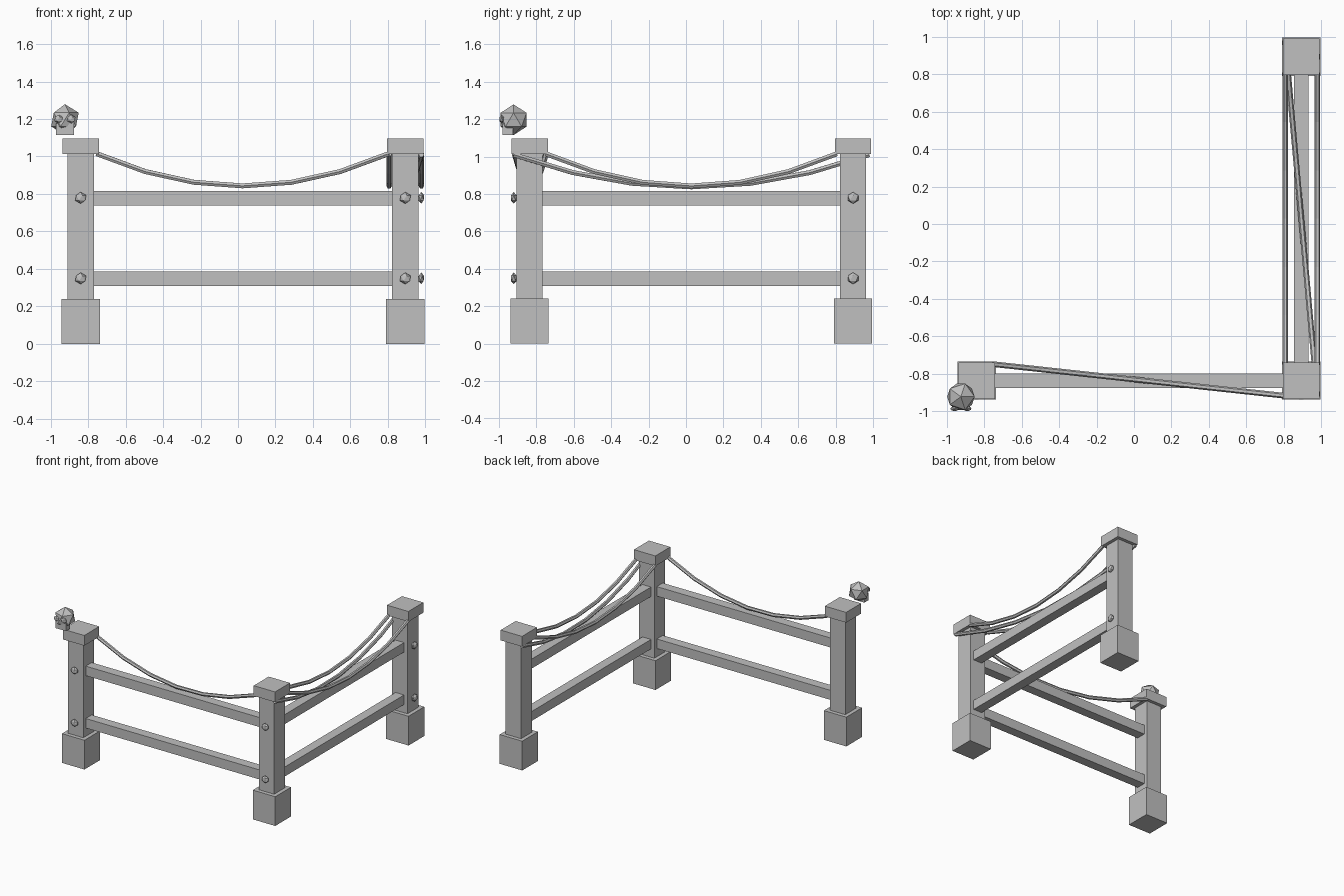
import bpy, bmesh
from mathutils import Matrix, Vector

cube = bpy.data.objects.get("Cube")
if cube:
    bpy.data.objects.remove(cube, do_unlink=True)

grey = bpy.data.materials.new("stone grey")
grey.use_nodes = True
COLOUR = (0.53, 0.53, 0.53, 1)
grey.diffuse_color = COLOUR
grey.node_tree.nodes["Principled BSDF"].inputs["Base Color"].default_value = COLOUR


def finish(name, bm):
    mesh = bpy.data.meshes.new(name)
    bm.to_mesh(mesh)
    bm.free()
    mesh.materials.append(grey)
    obj = bpy.data.objects.new(name, mesh)
    bpy.context.collection.objects.link(obj)
    return obj


def box(name, lo, hi):
    lo, hi = Vector(lo), Vector(hi)
    bm = bmesh.new()
    matrix = Matrix.Translation((lo + hi) / 2) @ Matrix.Diagonal((*(hi - lo), 1))
    bmesh.ops.create_cube(bm, size=1, matrix=matrix)
    return finish(name, bm)


def gem(name, centre, radii):
    """Twenty-sided ball stretched to the given radii."""
    bm = bmesh.new()
    matrix = Matrix.Translation(centre) @ Matrix.Diagonal((*radii, 1))
    bmesh.ops.create_icosphere(bm, subdivisions=1, radius=1, matrix=matrix)
    return finish(name, bm)


def rope(name, start, end, sag=0.172, segments=6):
    """Sagging six-sided rope between two points."""
    curve = bpy.data.curves.new(name, "CURVE")
    curve.dimensions = "3D"
    curve.bevel_depth = 0.015
    curve.bevel_resolution = 1
    curve.use_fill_caps = True
    curve.materials.append(grey)
    spline = curve.splines.new("POLY")
    spline.use_smooth = False
    spline.points.add(segments)
    for i, point in enumerate(spline.points):
        t = i / segments
        p = Vector(start).lerp(Vector(end), t)
        p.z -= sag * 4 * t * (1 - t)
        point.co = (*p, 1)
    obj = bpy.data.objects.new(name, curve)
    bpy.context.collection.objects.link(obj)


# Posts with a wide footing and a flat cap
LEFT, RIGHT, FRONT, BACK = -0.84, 0.893, -0.836, 0.893
POSTS = {"end": (LEFT, FRONT), "corner": (RIGHT, FRONT), "back": (RIGHT, BACK)}
TIERS = [("footing", 0.102, 0, 0.24), ("post", 0.07, 0.24, 1.013), ("cap", 0.097, 1.013, 1.097)]
for label, (x, y) in POSTS.items():
    for part, half, z0, z1 in TIERS:
        box(f"{label}_{part}", (x - half, y - half, z0), (x + half, y + half, z1))

# Two levels of rails, with bolts on the outer post faces
for level, z in (("lower", 0.347), ("upper", 0.777)):
    h = 0.039
    box(f"{level}_front_rail", (LEFT + 0.06, FRONT - h, z - h), (RIGHT - 0.06, FRONT + h, z + h))
    box(f"{level}_side_rail", (RIGHT - h, FRONT + 0.06, z - h), (RIGHT + h, BACK - 0.06, z + h))
    for label, x in (("end", LEFT), ("corner", RIGHT)):
        gem(f"{level}_{label}_bolt", (x, FRONT - 0.085, z + 0.002), (0.033, 0.018, 0.031))
    gem(f"{level}_back_bolt", (RIGHT + 0.085, BACK, z + 0.002), (0.018, 0.033, 0.031))

# Ropes hung beneath the caps
top = 1.015
rope("front_rope", (-0.755, -0.748, top), (0.805, -0.917, top))
rope("inner_side_rope", (0.807, -0.75, top), (0.807, 0.807, top))
rope("outer_side_rope", (0.979, -0.75, top), (0.979, 0.807, top))
rope("crossed_side_rope", (0.979, -0.922, top - 0.005), (0.807, 0.979, top - 0.005))

# Small skull above the end post
sx, sy = -0.924, -0.922
gem("skull", (sx, sy, 1.197), (0.082, 0.082, 0.082))
box("jaw", (sx - 0.048, sy - 0.058, 1.115), (sx + 0.048, sy - 0.004, 1.175))
for side, offset in (("right", -0.034), ("left", 0.034)):
    gem(f"{side}_eye", (sx + offset, sy - 0.064, 1.2), (0.025, 0.014, 0.023))
